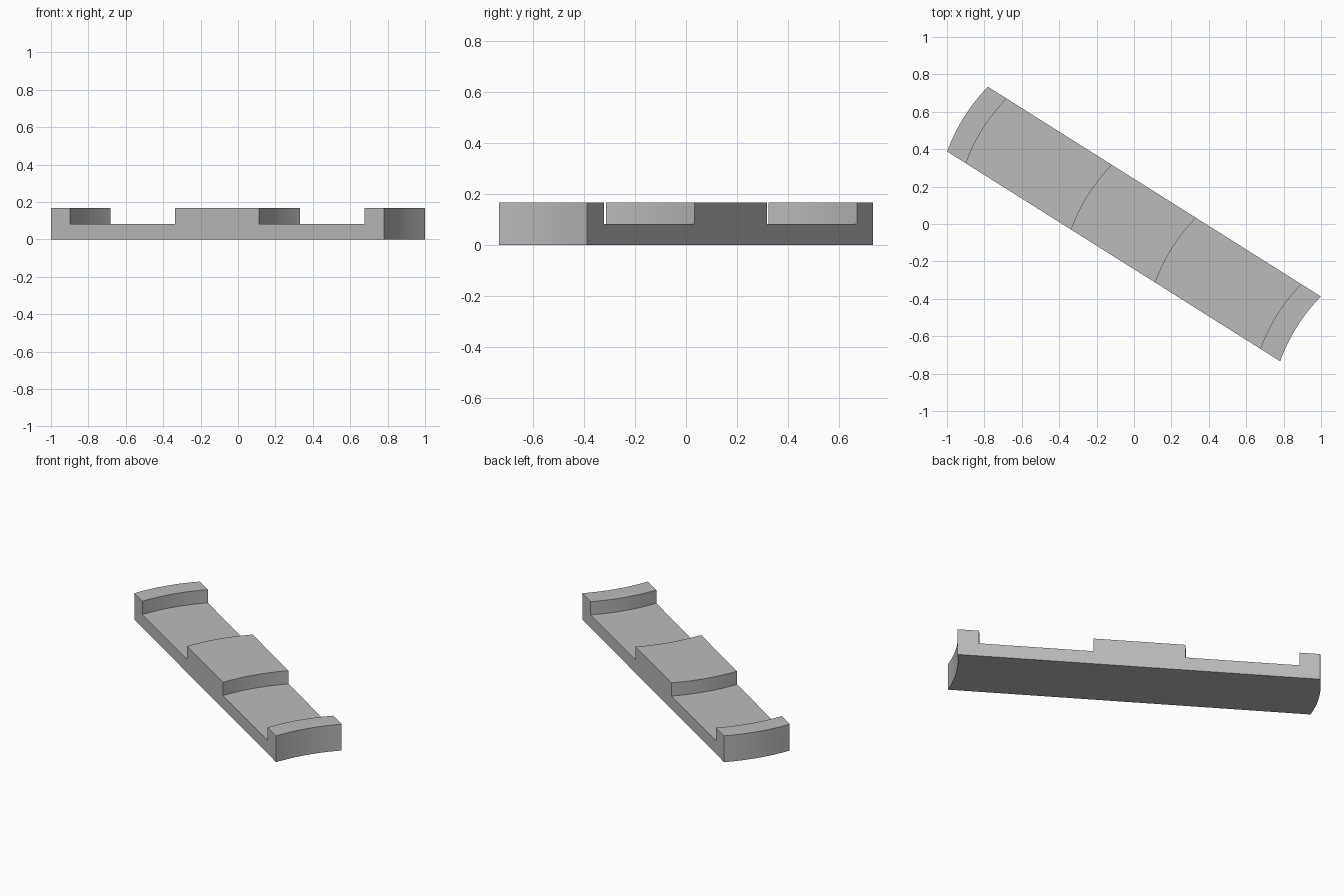
import bpy, bmesh
from math import radians, sin, cos

cube = bpy.data.objects.get("Cube")
if cube:
    bpy.data.objects.remove(cube, do_unlink=True)

# Matte grey
grey = bpy.data.materials.new("grey")
grey.use_nodes = True
colour = (0.5, 0.5, 0.5, 1)
grey.diffuse_color = colour
grey.node_tree.nodes["Principled BSDF"].inputs["Base Color"].default_value = colour

WIDTH, BOW, STEPS = 0.409, 0.022, 16
LOW, HIGH = 0.083, 0.167
END = 1.052

# Side profile: length along the bar, height
profile = [(-END, 0), (END, 0), (END, HIGH), (0.927, HIGH), (0.927, LOW),
           (0.263, LOW), (0.263, HIGH), (-0.27, HIGH), (-0.27, LOW),
           (-0.933, LOW), (-0.933, HIGH), (-END, HIGH)]

# Sweep the profile across the width, bowing every cross line the same way
bm = bmesh.new()
rings = []
for i in range(STEPS + 1):
    t = 2 * i / STEPS - 1
    bow = BOW * (1 - t * t)
    rings.append([bm.verts.new((s - bow, t * WIDTH / 2, z)) for s, z in profile])
n = len(profile)
for a, b in zip(rings, rings[1:]):
    for k in range(n):
        j = (k + 1) % n
        bm.faces.new((a[k], a[j], b[j], b[k]))
bm.faces.new(rings[0])
bm.faces.new(rings[-1][::-1])
bmesh.ops.recalc_face_normals(bm, faces=bm.faces)

# Turn the bar to its diagonal heading
turn = radians(-32.2)
for v in bm.verts:
    x, y = v.co.x, v.co.y
    v.co.x = x * cos(turn) - y * sin(turn)
    v.co.y = x * sin(turn) + y * cos(turn)

mesh = bpy.data.meshes.new("stepped_bar")
bm.to_mesh(mesh)
bm.free()
mesh.materials.append(grey)
bar = bpy.data.objects.new("stepped_bar", mesh)
bpy.context.collection.objects.link(bar)

# Smooth the bowed faces, keep the step edges sharp
bpy.ops.object.select_all(action='DESELECT')
bar.select_set(True)
bpy.context.view_layer.objects.active = bar
bpy.ops.object.shade_smooth_by_angle(angle=radians(30))
